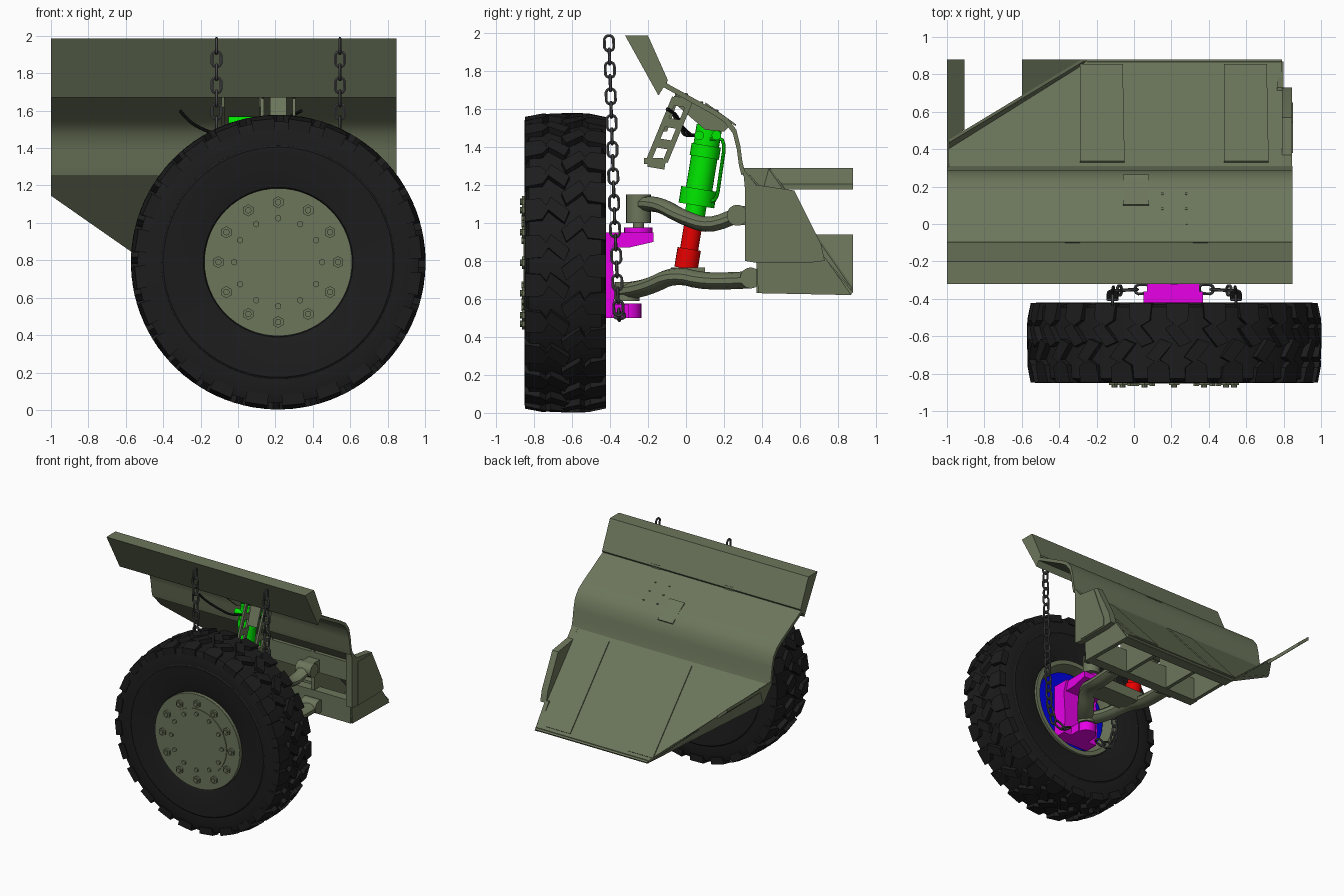
import bpy, bmesh, math
from mathutils import Vector as V, Matrix

old = bpy.data.objects.get("Cube")
if old:
    bpy.data.objects.remove(old)


def material(name, r, g, b):
    m = bpy.data.materials.new(name)
    m.use_nodes = True
    m.diffuse_color = (r, g, b, 1)
    m.node_tree.nodes["Principled BSDF"].inputs["Base Color"].default_value = (r, g, b, 1)
    return m


OLIVE = material("olive paint", .15, .18, .105)
RUBBER = material("black rubber", .012, .012, .012)
STEEL = material("dark steel", .075, .075, .08)
GREEN = material("bright green", 0, .8, 0)
RED = material("bright red", .8, 0, 0)
MAGENTA = material("magenta", .8, 0, .8)
BLUE = material("blue", 0, 0, .8)


def finish(name, bm, mat):
    bmesh.ops.recalc_face_normals(bm, faces=bm.faces)
    me = bpy.data.meshes.new(name)
    bm.to_mesh(me)
    bm.free()
    me.materials.append(mat)
    bpy.context.collection.objects.link(bpy.data.objects.new(name, me))


def add_prism(bm, bottom, top):
    a = [bm.verts.new(p) for p in bottom]
    b = [bm.verts.new(p) for p in top]
    bm.faces.new(a)
    bm.faces.new(b[::-1])
    for i in range(len(a)):
        j = (i + 1) % len(a)
        bm.faces.new((a[i], a[j], b[j], b[i]))


def prism_x(name, x0, x1, yz, mat=OLIVE):
    bm = bmesh.new()
    add_prism(bm, [(x0, *p) for p in yz], [(x1, *p) for p in yz])
    finish(name, bm, mat)


def plate(name, pts, shift, mat=OLIVE):
    bm = bmesh.new()
    add_prism(bm, pts, [V(p) + V(shift) for p in pts])
    finish(name, bm, mat)


def box(name, x0, x1, y0, y1, z0, z1, mat=OLIVE):
    prism_x(name, x0, x1, [(y0, z0), (y1, z0), (y1, z1), (y0, z1)], mat)


def add_cyl(bm, a, b, r, sides=24):
    a, b = V(a), V(b)
    rot = (b - a).to_track_quat('Z', 'Y').to_matrix().to_4x4()
    bmesh.ops.create_cone(bm, cap_ends=True, segments=sides, radius1=r, radius2=r,
                          depth=(b - a).length, matrix=Matrix.Translation((a + b) / 2) @ rot)


def cyl(name, a, b, r, mat=OLIVE, sides=24):
    bm = bmesh.new()
    add_cyl(bm, a, b, r, sides)
    finish(name, bm, mat)


def rounded(pts):
    # corner cutting turns a few points into a smooth path
    pts = [V(p) for p in pts]
    for _ in range(2):
        cut = [p.lerp(q, t) for p, q in zip(pts, pts[1:]) for t in (.25, .75)]
        pts = [pts[0]] + cut[1:-1] + [pts[-1]]
    return pts


def add_tube(bm, pts, r, r_up=None, sides=8, closed=False, up=(0, 0, 1)):
    n, rings = len(pts), []
    for i, p in enumerate(pts):
        nxt = pts[(i + 1) % n] if closed else pts[min(i + 1, n - 1)]
        prv = pts[i - 1] if closed else pts[max(i - 1, 0)]
        t = (nxt - prv).normalized()
        side = t.cross(V(up)).normalized()
        lift = side.cross(t)
        ring = []
        for k in range(sides):
            a = math.tau * (k + .5) / sides
            ring.append(bm.verts.new(p + side * r * math.cos(a) + lift * (r_up or r) * math.sin(a)))
        rings.append(ring)
    for i in range(n if closed else n - 1):
        a, b = rings[i], rings[(i + 1) % n]
        for k in range(sides):
            j = (k + 1) % sides
            bm.faces.new((a[k], a[j], b[j], b[k]))
    if not closed:
        bm.faces.new(rings[0])
        bm.faces.new(rings[-1])


def tube(name, pts, r, mat, r_up=None, sides=10, up=(0, 0, 1)):
    bm = bmesh.new()
    add_tube(bm, rounded(pts), r, r_up, sides, up=up)
    finish(name, bm, mat)


WX, WY, WZ = .215, -.635, .79


def at_wheel(r, ang, y):
    return V((WX + r * math.cos(ang), y, WZ + r * math.sin(ang)))


def lathe(name, profile, mat, steps=64):
    # closed (radius, y) profile spun around the axle
    bm = bmesh.new()
    rings = [[bm.verts.new(at_wheel(r, math.tau * i / steps, y)) for r, y in profile] for i in range(steps)]
    n = len(profile)
    for i in range(steps):
        a, b = rings[i], rings[(i + 1) % steps]
        for k in range(n):
            j = (k + 1) % n
            bm.faces.new((a[k], a[j], b[j], b[k]))
    finish(name, bm, mat)


# tyre carcass and its tread lugs
half = [(.385, .15), (.4, .19), (.47, .207), (.615, .214), (.625, .207), (.71, .207), (.752, .19)]
lathe("tyre", [(r, WY - d) for r, d in half] + [(r, WY + d) for r, d in half[::-1]], RUBBER, 80)
LUGS = 24
shoulder = [(.14, .56), (.42, .4), (.7, .62), (.72, 1), (.1, 1)]
centre = [(.04, .02), (.36, -.1), (.74, .36), (.46, .5)]
bm = bmesh.new()
for i in range(LUGS):
    for s in (-1, 1):
        for poly in (shoulder, centre):
            low, high = [], []
            for u, v in poly:
                ang = math.tau * (i + u + (.5 if s > 0 else 0)) / LUGS
                low.append(at_wheel(.71, ang, WY + s * v * .215))
                high.append(at_wheel(.788 - .02 * v ** 4, ang, WY + s * v * .213))
            add_prism(bm, low, high)
finish("tyre_tread", bm, RUBBER)

# rim, hub face, bolts and brake
lathe("rim_barrel", [(.395, -.845), (.395, -.43), (.36, -.43), (.33, -.6), (.33, -.845)], OLIVE)
cyl("rim_face", (WX, -.848, WZ), (WX, -.8, WZ), .394, sides=64)
cyl("hub_face", (WX, -.854, WZ), (WX, -.8, WZ), .275, sides=48)
bm = bmesh.new()
for i in range(12):
    a = math.tau * i / 12
    add_cyl(bm, at_wheel(.32, a, -.84), at_wheel(.32, a, -.862), .032, 6)
    add_cyl(bm, at_wheel(.32, a, -.86), at_wheel(.32, a, -.874), .017, 10)
    add_cyl(bm, at_wheel(.235, a, -.84), at_wheel(.235, a, -.866), .018, 6)
finish("wheel_bolts", bm, OLIVE)
cyl("brake_disc", (WX, -.7, WZ), (WX, -.5, WZ), .32, BLUE, 48)

# steering knuckle
prism_x("knuckle_post", .05, .37, [(-.5, .5), (-.39, .5), (-.375, .62), (-.39, .86), (-.36, .95), (-.5, .95)], MAGENTA)
prism_x("knuckle_top", .07, .35, [(-.45, .87), (-.3, .87), (-.17, .9), (-.17, .95), (-.45, .95)], MAGENTA)
cyl("knuckle_top_seat", (WX, -.25, .9), (WX, -.25, .975), .075, MAGENTA)
box("knuckle_foot", .13, .3, -.45, -.3, .5, .57, MAGENTA)
cyl("knuckle_foot_seat", (WX, -.31, .5), (WX, -.31, .575), .075, MAGENTA)

# suspension arms with ball joints and pivots
cyl("upper_ball_joint", (WX, -.25, 1), (WX, -.25, 1.15), .065)
cyl("upper_ball_pin", (WX, -.25, .94), (WX, -.25, 1.02), .03)
cyl("lower_ball_joint", (WX, -.31, .59), (WX, -.31, .69), .065)
for s, side in ((-1, "right"), (1, "left")):
    tube(side + "_upper_arm", [(WX, -.25, 1.1), (WX + s * .09, -.14, 1.1), (WX + s * .18, -.02, 1.03),
                               (WX + s * .22, .12, .98), (WX + s * .23, .27, 1.04)], .055, OLIVE, .04)
    tube(side + "_lower_arm", [(WX, -.32, .64), (WX + s * .1, -.2, .66), (WX + s * .2, -.06, .73),
                               (WX + s * .23, .1, .69), (WX + s * .24, .34, .7)], .065, OLIVE, .045)
    x = WX + s * .235
    cyl(side + "_upper_pivot", (x - .07, .27, 1.04), (x + .07, .27, 1.04), .055)
    cyl(side + "_lower_pivot", (x - .07, .34, .71), (x + .07, .34, .71), .055)
    box(side + "_upper_mount", x - .05, x + .05, .27, .4, .99, 1.09)
box("lower_arm_bridge", .0, .4, -.08, .1, .68, .765)

# shock absorber
SX = .02


def on_shock(t):
    return V((SX, .13 * t, .76 + .79 * t))


for name, t0, t1, r, mat in (("shock_foot", 0, .13, .062, RED), ("shock_rod", .1, .34, .048, RED),
                             ("shock_lower_body", .3, .42, .054, GREEN), ("shock_collar", .42, .53, .095, GREEN),
                             ("shock_body", .5, .77, .07, GREEN), ("shock_shoulder", .74, .82, .078, GREEN),
                             ("shock_neck", .82, .95, .068, GREEN)):
    cyl(name, on_shock(t0), on_shock(t1), r, mat)
cyl("shock_top_eye", (SX - .07, .13, 1.54), (SX + .06, .13, 1.54), .03, GREEN)
for y in (.07, .16):
    cyl("shock_valve", (SX - .09, y, 1.46), (SX + .09, y, 1.46), .025, GREEN)
tube("shock_side_pipe", [(SX + .06, .12, 1.44), (SX + .06, .21, 1.45), (SX + .06, .18, 1.25), (SX + .06, .16, 1.11),
                         (SX + .04, .1, 1.12)], .01, GREEN, up=(1, 0, 0))

# bracket above the shock and slotted bracket in front of it
for x in (SX - .1, SX + .1):
    prism_x("shock_mount", x - .008, x + .008, [(-.06, 1.69), (.24, 1.52), (.2, 1.48), (.1, 1.49), (-.05, 1.62)])
for x in (.13, .3):
    bm = bmesh.new()
    for y in (-.2, -.11):
        add_tube(bm, [V((x, y, 1.32)), V((x, y + .14, 1.66))], .012, .02, sides=4)
    for t in (0, .3, .62, .95):
        c = V((x, -.2 + .14 * t, 1.32 + .34 * t))
        add_tube(bm, [c, c + V((0, .09, -.015))], .012, .035, sides=4)
    finish("slotted_bracket", bm, OLIVE)
plate("bracket_front", [(.17, -.12, 1.48), (.26, -.12, 1.48), (.26, -.05, 1.68), (.17, -.05, 1.68)], (0, .02, 0))
box("bracket_foot", .12, .31, -.22, -.12, 1.31, 1.34)
tube("right_hose", [(-.31, -.08, 1.6), (-.26, -.05, 1.54), (-.17, -.02, 1.49), (-.06, -.01, 1.46), (0, .05, 1.46)],
     .009, RUBBER)
tube("left_hose", [(.34, -.1, 1.6), (.28, -.05, 1.57), (.2, -.02, 1.5), (.1, .03, 1.46)], .009, RUBBER)

# upper hull: thick lip and bent sheet
X0, X1 = -1, .848
prism_x("hull_lip", X0, X1, [(-.32, 1.985), (-.2, 1.985), (-.095, 1.75), (-.145, 1.67)])
bend = [(-.13, 1.75), (.16, 1.59), (.22, 1.55), (.265, 1.49), (.285, 1.41), (.297, 1.32), (.31, 1.27)]
inner = [(y - .018, z - .02) for y, z in bend]
prism_x("hull_sheet", X0, X1, bend + inner[::-1])


# sloping lower plate, cut diagonally around the wheel opening
def slope_point(x, y):
    return V((x, y, 1.27 - (y - .31) * 1.114))


normal = V((0, .0148, .0134))
corners = [(X0, .31), (X0, .41), (-.25, .88), (.79, .88), (.79, .31)]
plate("lower_plate", [slope_point(*p) for p in corners], -normal)
for x0, x1 in ((-.29, -.05), (.48, .72)):
    plate("raised_panel", [slope_point(*p) for p in ((x0, .33), (x1, .33), (x1 - .01, .85), (x0, .85))], normal * .4)


# inclined side plate along the diagonal, with an open middle
def side_point(x, y):
    return V((x, y, .635 - (x + .25) * .87))


plate("side_strip", [side_point(*p) for p in ((-1, .44), (-1, .88), (-.905, .88), (-.905, .505))], (0, 0, -.03))
plate("side_corner", [side_point(*p) for p in ((-.6, .685), (-.6, .88), (-.27, .88))], (0, 0, -.012))
plate("diagonal_wall", [slope_point(X0, .41), slope_point(-.25, .88), side_point(-.28, .88), side_point(X0, .445)],
      (.008, -.012, 0))
plate("wall_end", [slope_point(X0, .3), slope_point(X0, .41), side_point(X0, .445), side_point(X0, .3)], (.012, 0, 0))

# end gusset, inner ribs and beams under the plate
prism_x("end_gusset", .79, .845, [(.3, 1.285), (.37, 1.2), (.57, 1.17), (.71, .89), (.73, .8), (.65, .79),
                                  (.37, .79), (.31, .8), (.31, 1.18)])
prism_x("lower_gusset", .765, .8, [(.37, .8), (.73, .82), (.87, .62), (.38, .63)])
prism_x("gusset_panel", .845, .85, [(.38, 1.16), (.54, 1.16), (.65, .87), (.65, .8), (.38, .8)])
for x in (-.25, .03, .42):
    prism_x("inner_rib", x, x + .03, [(.37, 1.16), (.85, .635), (.38, .635)])
box("front_beam", -.25, .79, .37, .45, .63, .82)
box("upper_beam", -.1, .79, .37, .41, .98, 1.14)
box("rear_beam", -.25, .79, .78, .87, .622, .65)

# hatch, bolts and lip hinges
plate("hatch", [(-.06, .1, 1.625), (.08, .1, 1.625), (.08, .26, 1.51), (-.06, .26, 1.51)], (0, .004, .008))
bm = bmesh.new()
for x in (.15, .28):
    for y in (0, .08, .16):
        z = 1.745 - (y + .13) * .535
        add_cyl(bm, (x, y, z - .01), (x, y + .004, z + .006), .008, 6)
finish("sheet_bolts", bm, OLIVE)
for x in (-.33, .355):
    box("lip_hinge", x - .04, x + .04, -.14, -.1, 1.72, 1.765)

# hanging chains
for mirror, side in ((-1, "right"), (1, "left")):
    path = [V((WX + mirror * dx, y, z)) for dx, y, z in
            ((.33, -.405, 1.945), (.33, -.375, 1), (.325, -.36, .66), (.29, -.355, .54), (.2, -.35, .5), (.12, -.345, .53))]
    bm = bmesh.new()
    seg, along, count = 0, 0, 0
    while seg < len(path) - 1:
        d = path[seg + 1] - path[seg]
        if along > d.length:
            along -= d.length
            seg += 1
            continue
        t = d.normalized()
        c = path[seg] + t * along
        across = V((0, 1, 0)).cross(t).normalized()
        if count % 2 == 0:
            across = across.cross(t)
        loop = []
        for k in range(12):
            a = math.tau * (k + .5) / 12
            loop.append(c + across * .025 * math.cos(a) + t * (.024 * math.sin(a) + math.copysign(.017, math.sin(a))))
        add_tube(bm, loop, .0085, sides=6, closed=True, up=across.cross(t))
        along += .07
        count += 1
    finish(side + "_chain", bm, STEEL)

# smooth shading with sharp edges kept
for ob in bpy.context.scene.objects:
    ob.select_set(ob.type == 'MESH')
    if ob.type == 'MESH':
        bpy.context.view_layer.objects.active = ob
bpy.ops.object.shade_smooth_by_angle(angle=math.radians(32))
